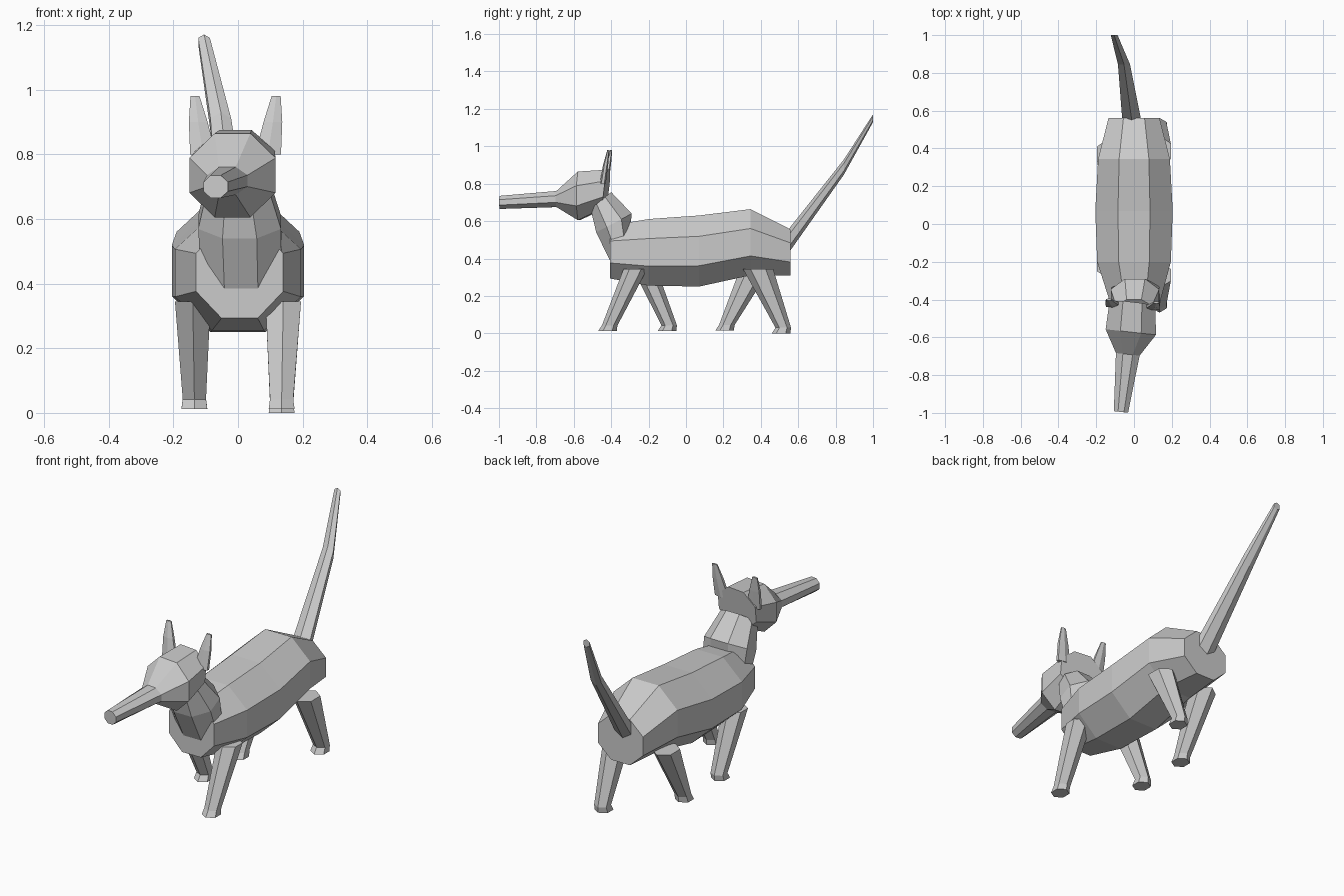
import bpy
import bmesh
from math import sin, cos, pi
from mathutils import Vector

cube = bpy.data.objects.get("Cube")
if cube:
    bpy.data.objects.remove(cube, do_unlink=True)

grey = bpy.data.materials.new("plain_grey")
grey.use_nodes = True
colour = (0.6, 0.6, 0.6, 1)
grey.diffuse_color = colour
grey.node_tree.nodes["Principled BSDF"].inputs["Base Color"].default_value = colour


def loft(name, sides, rings, yaw=0.0):
    """Flat-faced tube; ring = (centre, half width, (y, z) of the other half axis)."""
    bm = bmesh.new()
    across = Vector((cos(yaw), -sin(yaw), 0))
    grow = 1 / cos(pi / sides)
    loops = []
    for centre, width, (vy, vz) in rings:
        loop = []
        for i in range(sides):
            a = (i + 0.5) * 2 * pi / sides
            offset = across * (width * cos(a)) + Vector((0, vy, vz)) * sin(a)
            loop.append(bm.verts.new(Vector(centre) + offset * grow))
        loops.append(loop)
    for lo, hi in zip(loops, loops[1:]):
        for i in range(sides):
            j = (i + 1) % sides
            bm.faces.new((lo[i], lo[j], hi[j], hi[i]))
    bm.faces.new(loops[0])
    bm.faces.new(loops[-1])
    bmesh.ops.recalc_face_normals(bm, faces=bm.faces)
    mesh = bpy.data.meshes.new(name)
    bm.to_mesh(mesh)
    bm.free()
    mesh.materials.append(grey)
    obj = bpy.data.objects.new(name, mesh)
    bpy.context.collection.objects.link(obj)
    return obj


# Torso, chest to rump
loft("body", 8, [
    ((0.005, -0.405, 0.435), 0.135, (0, 0.142)),
    ((0, -0.20, 0.433), 0.195, (0, 0.178)),
    ((0, 0.07, 0.44), 0.205, (0, 0.19)),
    ((0, 0.345, 0.487), 0.19, (0, 0.177)),
    ((0, 0.56, 0.432), 0.135, (0, 0.123)),
])

# Neck rising forward into the head
loft("neck", 8, [
    ((0.01, -0.35, 0.46), 0.125, (0.05, 0.085)),
    ((0.005, -0.385, 0.59), 0.128, (0.095, 0.05)),
    ((0, -0.455, 0.71), 0.095, (0.055, 0.045)),
])

# Head and long snout, turned slightly to one side
loft("head", 8, [
    ((-0.008, -0.425, 0.772), 0.122, (0.012, 0.103)),
    ((-0.017, -0.572, 0.735), 0.134, (0, 0.13)),
    ((-0.033, -0.69, 0.718), 0.063, (0, 0.043)),
    ((-0.069, -0.995, 0.70), 0.038, (0, 0.035)),
], yaw=0.11)

# Thin upright ears
for name, side, shift in (("left_ear", 1, 0), ("right_ear", -1, 0.015)):
    loft(name, 6, [
        ((side * 0.093 - shift, -0.445 + shift, 0.80), 0.04, (0.014, 0)),
        ((side * 0.108 - shift, -0.43 + shift, 0.90), 0.029, (0.012, 0)),
        ((side * 0.118 - shift, -0.415 + shift, 0.98), 0.014, (0.005, 0)),
    ])

# Raised tail
loft("tail", 6, [
    ((-0.012, 0.55, 0.495), 0.05, (0, 0.055)),
    ((-0.053, 0.845, 0.89), 0.032, (0, 0.035)),
    ((-0.105, 1.0, 1.15), 0.018, (0, 0.018)),
])

# Walking legs: side, hip y, ankle y, ground height, hip half depth
legs = {
    "front_left_leg": (1, -0.27, -0.408, 0.012, 0.055),
    "front_right_leg": (-1, -0.22, -0.09, 0.012, 0.055),
    "back_left_leg": (1, 0.385, 0.52, 0, 0.07),
    "back_right_leg": (-1, 0.37, 0.218, 0.014, 0.07),
}
for name, (side, hip, ankle, ground, depth) in legs.items():
    loft(name, 6, [
        ((side * 0.14, hip, 0.345), 0.055, (depth, 0)),
        ((side * 0.135, ankle, ground + 0.03), 0.036, (0.036, 0)),
        ((side * 0.135, ankle - 0.012, ground), 0.04, (0.043, 0)),
    ])
